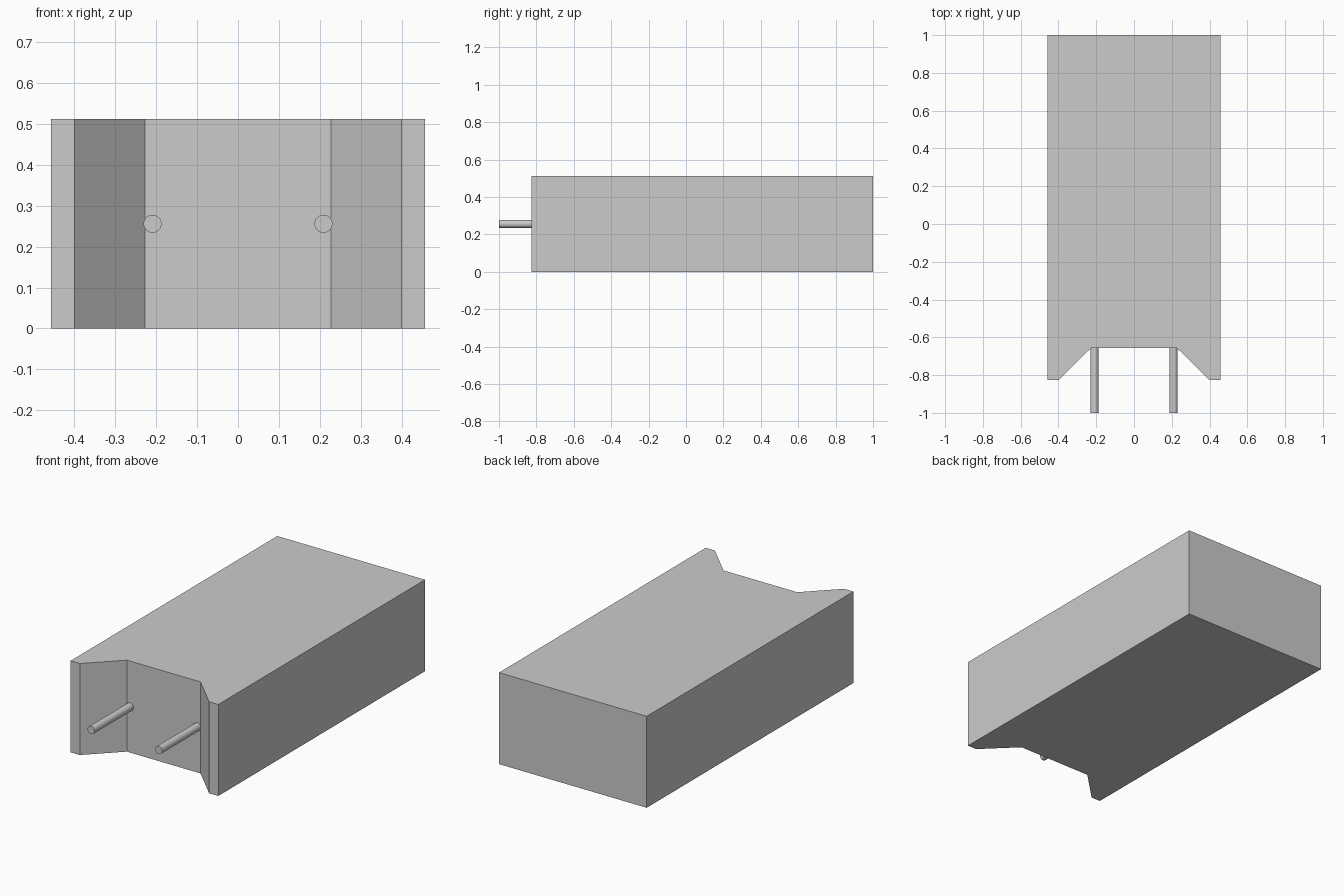
import bpy, bmesh, math

if "Cube" in bpy.data.objects:
    bpy.data.objects.remove(bpy.data.objects["Cube"])

HEIGHT = 0.512
RECESS_Y = -0.657

# Body: plan profile with a bevelled recess in the front, extruded upwards
half = [(0.228, RECESS_Y), (0.40, -0.827), (0.457, -0.827), (0.457, 1.0)]
outline = half + [(-x, y) for x, y in reversed(half)]
bm = bmesh.new()
base = bm.faces.new([bm.verts.new((x, y, 0)) for x, y in outline])
top = bmesh.ops.extrude_face_region(bm, geom=[base])["geom"]
bmesh.ops.translate(bm, vec=(0, 0, HEIGHT),
                    verts=[v for v in top if isinstance(v, bmesh.types.BMVert)])
bmesh.ops.recalc_face_normals(bm, faces=bm.faces)
mesh = bpy.data.meshes.new("body")
bm.to_mesh(mesh)
bm.free()
bpy.context.collection.objects.link(bpy.data.objects.new("body", mesh))

# Pins: two thin round leads sticking out of the recess
for name, x in (("left_pin", -0.209), ("right_pin", 0.209)):
    bpy.ops.mesh.primitive_cylinder_add(
        vertices=32, radius=0.022, depth=RECESS_Y + 1.0,
        location=(x, (RECESS_Y - 1.0) / 2, HEIGHT / 2),
        rotation=(math.pi / 2, 0, 0))
    bpy.context.object.name = name
    bpy.ops.object.shade_smooth_by_angle()
